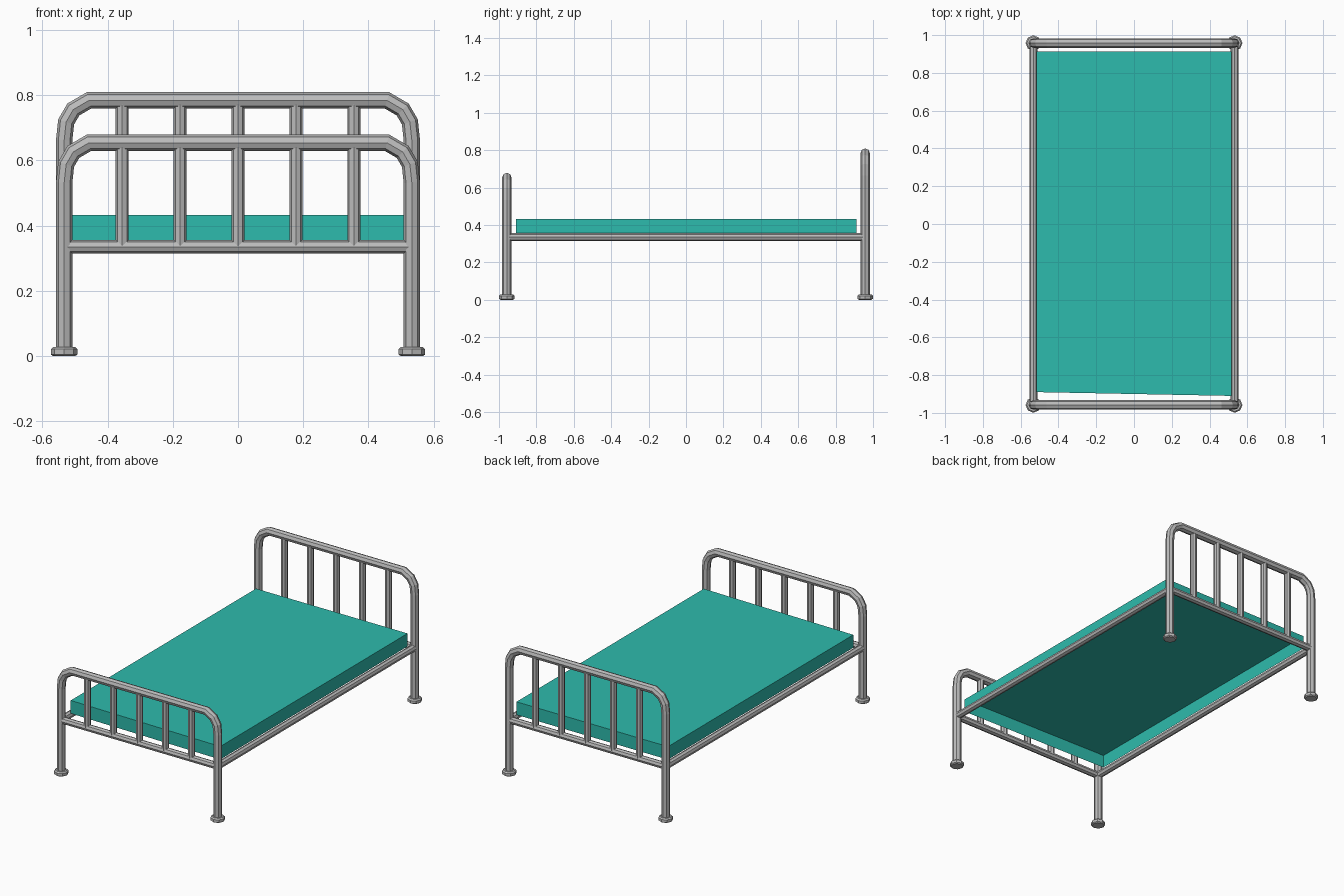
import bpy, bmesh, math
from mathutils import Vector

if "Cube" in bpy.data.objects:
    bpy.data.objects.remove(bpy.data.objects["Cube"])


def material(name, rgb):
    m = bpy.data.materials.new(name)
    m.diffuse_color = (*rgb, 1)
    m.use_nodes = True
    m.node_tree.nodes["Principled BSDF"].inputs["Base Color"].default_value = m.diffuse_color
    return m


STEEL = material("grey steel", (0.5, 0.5, 0.5))
TEAL = material("teal fabric", (0.027, 0.497, 0.418))
PX, PY, RAIL_Z, SIDES = 0.533, 0.958, 0.335, 8


def finish(bm, name, mat):
    me = bpy.data.meshes.new(name)
    bm.to_mesh(me)
    bm.free()
    me.materials.append(mat)
    ob = bpy.data.objects.new(name, me)
    bpy.context.collection.objects.link(ob)
    return ob


def skin(bm, rings):
    # Bridge consecutive rings of vertices
    for a, b in zip(rings, rings[1:]):
        for i in range(SIDES):
            j = (i + 1) % SIDES
            bm.faces.new((a[i], a[j], b[j], b[i]))
    bmesh.ops.recalc_face_normals(bm, faces=bm.faces)


def tube(name, path, r, side):
    # Octagonal mitred tube; side is the normal of the plane holding the path
    bm = bmesh.new()
    pts = [Vector(p) for p in path]
    side = Vector(side)
    rings = []
    for k, p in enumerate(pts):
        d0 = (p - pts[max(k - 1, 0)]).normalized()
        d1 = (pts[min(k + 1, len(pts) - 1)] - p).normalized()
        t = (d0 + d1).normalized()
        out = t.cross(side)
        mitre = 1 / t.dot(d1 if d1.length else d0)
        ring = []
        for i in range(SIDES):
            a = 2 * math.pi * i / SIDES
            ring.append(bm.verts.new(p + side * r * math.cos(a) + out * r * mitre * math.sin(a)))
        rings.append(ring)
    skin(bm, rings)
    return finish(bm, name, STEEL)


def foot(name, x, y):
    # Octagonal foot cap with chamfered top
    bm = bmesh.new()
    rings = []
    for r, z in ((0.034, 0), (0.041, 0.005), (0.041, 0.021), (0.034, 0.028)):
        rings.append([bm.verts.new((x + r * math.cos(2 * math.pi * i / SIDES),
                                    y + r * math.sin(2 * math.pi * i / SIDES), z))
                      for i in range(SIDES)])
    bm.faces.new(rings[0])
    bm.faces.new(rings[-1])
    skin(bm, rings)
    return finish(bm, name, STEEL)


# Head and foot boards: bent tube, lower rail, upright bars, feet
for name, y, top in (("head", PY, 0.784), ("foot", -PY, 0.654)):
    half = [(PX, 0.005), (PX, top - 0.122), (0.527, top - 0.066),
            (0.505, top - 0.028), (0.457, top)]
    path = [(-x, y, z) for x, z in half] + [(x, y, z) for x, z in reversed(half)]
    tube(name + "_frame", path, 0.025, (0, 1, 0))
    tube(name + "_lower_rail", [(-PX, y, RAIL_Z), (PX, y, RAIL_Z)], 0.021, (0, 1, 0))
    for k in range(-2, 3):
        x = k * 0.1775
        tube(f"{name}_bar_{k + 3}", [(x, y, RAIL_Z), (x, y, top)], 0.02, (0, 1, 0))
    for s in (-1, 1):
        foot(f"{name}_foot_{'left' if s < 0 else 'right'}", s * PX, y)

# Side rails
for s, label in ((-1, "left"), (1, "right")):
    tube("side_rail_" + label, [(s * PX, -PY, RAIL_Z), (s * PX, PY, RAIL_Z)], 0.021, (1, 0, 0))

# Mattress: open underneath, front edge slightly skewed
bm = bmesh.new()
outline = [(-0.516, -0.89), (0.516, -0.91), (0.516, 0.912), (-0.516, 0.912)]
low = [bm.verts.new((x, y, 0.352)) for x, y in outline]
high = [bm.verts.new((x, y, 0.432)) for x, y in outline]
bm.faces.new(high)
for i in range(4):
    j = (i + 1) % 4
    bm.faces.new((low[i], low[j], high[j], high[i]))
finish(bm, "mattress", TEAL)
